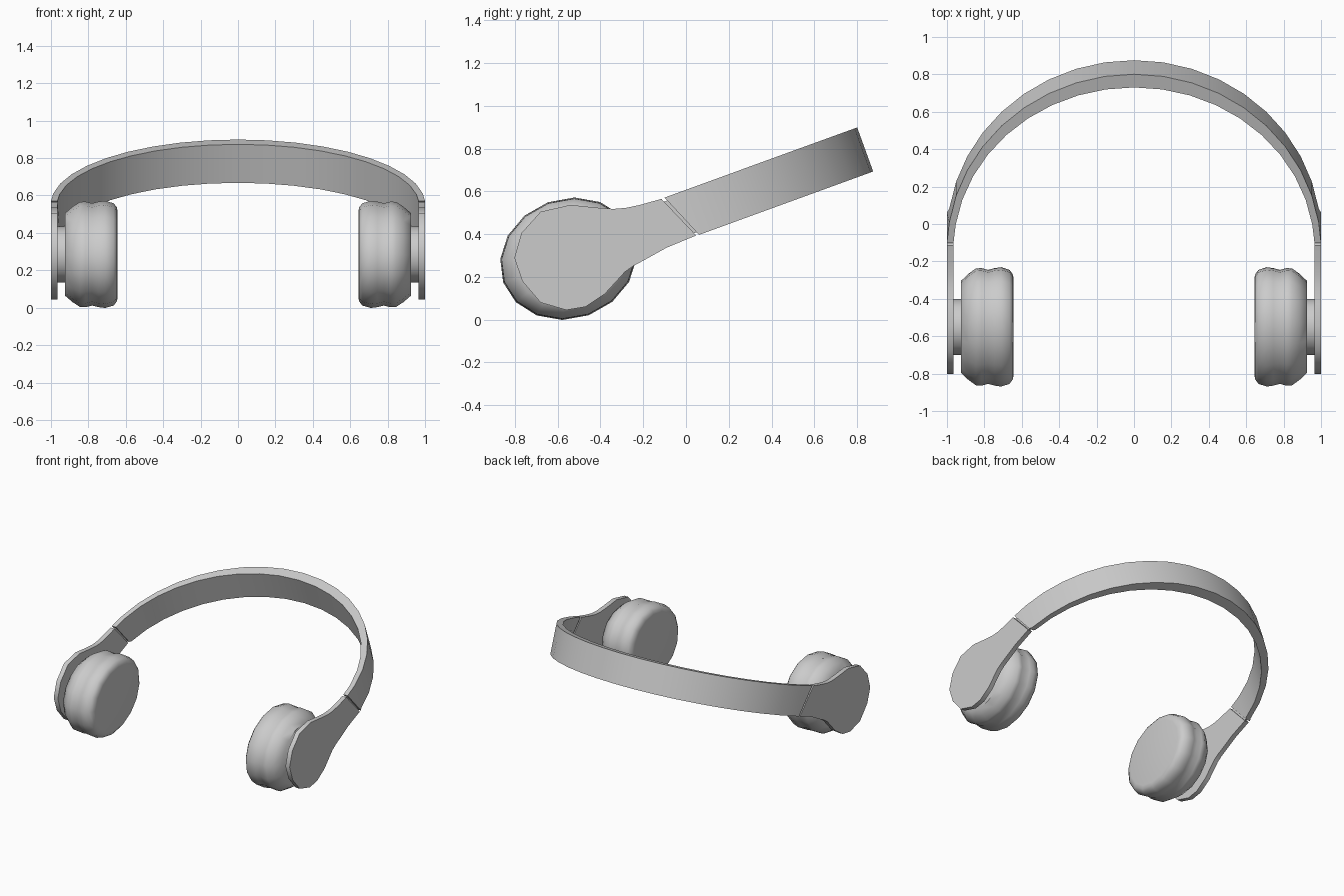
import bpy, bmesh
from math import sin, cos, pi, radians

if "Cube" in bpy.data.objects:
    bpy.data.objects.remove(bpy.data.objects["Cube"])

TILT = radians(20)
CT, ST = cos(TILT), sin(TILT)


def make(name, verts, faces, mirror=True, angle=40):
    mesh = bpy.data.meshes.new(name)
    bm = bmesh.new()
    vs = [bm.verts.new(v) for v in verts]
    for f in faces:
        bm.faces.new([vs[i] for i in f])
    bmesh.ops.recalc_face_normals(bm, faces=bm.faces[:])
    bm.to_mesh(mesh)
    bm.free()
    ob = bpy.data.objects.new(name, mesh)
    bpy.context.collection.objects.link(ob)
    bpy.ops.object.select_all(action='DESELECT')
    ob.select_set(True)
    bpy.context.view_layer.objects.active = ob
    bpy.ops.object.shade_smooth_by_angle(angle=radians(angle))
    if mirror:
        ob.modifiers.new("Mirror", 'MIRROR')
    return ob


def loft(name, rings, **kw):
    # bridge equal-sized rings and cap both ends
    n = len(rings[0])
    verts = [v for r in rings for v in r]
    faces = [(k * n + i, k * n + (i + 1) % n, (k + 1) * n + (i + 1) % n, (k + 1) * n + i)
             for k in range(len(rings) - 1) for i in range(n)]
    faces += [tuple(range(n)), tuple(range(len(verts) - n, len(verts)))]
    return make(name, verts, faces, **kw)


def plate(name, outline, x0, x1):
    return loft(name, [[(x, y, z) for y, z in outline] for x in (x0, x1)])


def disc_ring(x, a, b, n):
    # tilted ellipse around the ear centre
    return [(x, -0.55 + a * cos(t) * CT - b * sin(t) * ST,
             0.285 + a * cos(t) * ST + b * sin(t) * CT)
            for t in (2 * pi * i / n for i in range(n))]


# headband: tapered half ring in a tilted plane, with slanted ends
V_TOP, V_LOW = 0.571, 0.352
rings = []
for i in range(21):
    t = pi * i / 20
    ring = []
    for rx, ru, v, start in ((1, 1, V_TOP, .101), (1, 1, V_LOW, .193),
                             (.965, .925, V_LOW, .193), (.965, .925, V_TOP, .101)):
        u = max(0.06 + ru * sin(t), start)
        ring.append((rx * cos(t), u * CT - v * ST, u * ST + v * CT))
    rings.append(ring)
loft("headband", rings, mirror=False)

# ear plates with necks up to the headband
plate("ear_plate", [(-.115, .565), (-.215, .537), (-.28, .523), (-.34, .518), (-.43, .525),
                    (-.54, .537), (-.68, .505), (-.77, .405), (-.803, .29), (-.766, .18),
                    (-.68, .08), (-.56, .045), (-.47, .06), (-.38, .12), (-.285, .224),
                    (-.245, .252), (-.2, .276), (-.09, .337), (.048, .394)], .965, 1.0)

# slim joints bridging the gap between plate and headband
plate("joint", [(-.13, .54), (-.07, .565), (.07, .415), (.02, .40)], .972, .985)

# hubs between plate and cushion
loft("hub", [disc_ring(x, .15, .15, 16) for x in (.90, .97)])

# ear cushions: grooved oval drums
profile = [(.925, .77), (.885, .89), (.845, .98), (.815, .985), (.78, .955), (.745, .985),
           (.71, 1.0), (.665, .955), (.648, .88), (.643, .80)]
loft("ear_cushion", [disc_ring(x, .325 * s, .281 * s, 16) for x, s in profile], angle=50)
